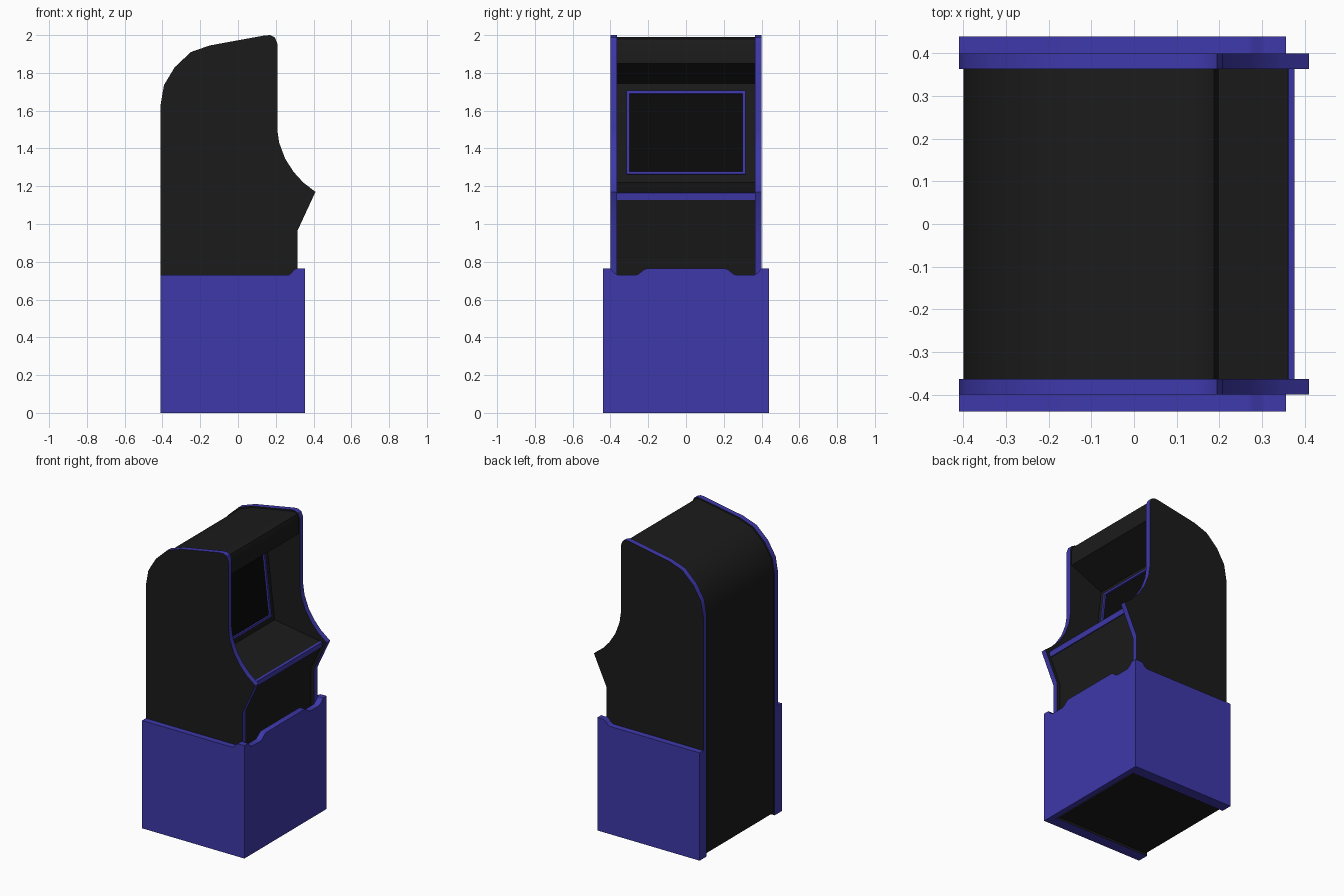
import bpy, bmesh, math
from mathutils import Matrix

if "Cube" in bpy.data.objects:
    bpy.data.objects.remove(bpy.data.objects["Cube"])


def material(name, rgb):
    m = bpy.data.materials.new(name)
    m.diffuse_color = (*rgb, 1)
    m.use_nodes = True
    m.node_tree.nodes["Principled BSDF"].inputs["Base Color"].default_value = m.diffuse_color
    return m


BLACK = material("black_laminate", (0.011, 0.011, 0.011))
BLUE = material("blue_trim", (0.048, 0.040, 0.40))
GLASS = material("dark_glass", (0.003, 0.003, 0.003))


def finish(name, bm, mats):
    bmesh.ops.recalc_face_normals(bm, faces=bm.faces)
    me = bpy.data.meshes.new(name)
    bm.to_mesh(me)
    bm.free()
    for m in mats:
        me.materials.append(m)
    ob = bpy.data.objects.new(name, me)
    bpy.context.collection.objects.link(ob)
    bpy.ops.object.select_all(action='DESELECT')
    ob.select_set(True)
    bpy.context.view_layer.objects.active = ob
    bpy.ops.object.shade_smooth_by_angle(angle=math.radians(35))
    return ob


def prism(name, pts, axis, a, b, cap, edge):
    """Extrude a profile (xz along 'Y', or yz along 'X') from a to b."""
    def place(p, t):
        return (p[0], t, p[1]) if axis == 'Y' else (t, p[0], p[1])
    bm = bmesh.new()
    rings = [[bm.verts.new(place(p, t)) for p in pts] for t in (a, b)]
    for r in rings:
        bm.faces.new(r).material_index = 0
    n = len(pts)
    for i in range(n):
        j = (i + 1) % n
        f = bm.faces.new((rings[0][i], rings[0][j], rings[1][j], rings[1][i]))
        f.material_index = 1
    return finish(name, bm, [cap, edge])


# Side panels: black faces with blue edge trim
side = [(-0.41, 0), (-0.41, 1.63), (-0.392, 1.735), (-0.335, 1.83),
        (-0.25, 1.91), (-0.15, 1.945), (0.14, 1.998), (0.17, 2.0),
        (0.195, 1.988), (0.208, 1.955), (0.208, 1.50), (0.218, 1.43),
        (0.25, 1.345), (0.295, 1.275), (0.345, 1.22), (0.41, 1.17),
        (0.315, 0.965), (0.315, 0)]

# Cabinet body between the panels
body = [(-0.40, 0.015), (-0.40, 1.63), (-0.382, 1.732), (-0.328, 1.822),
        (-0.245, 1.90), (-0.148, 1.935), (0.14, 1.988), (0.165, 1.99),
        (0.188, 1.98), (0.198, 1.95), (0.198, 1.85), (-0.04, 1.745),
        (0.02, 1.22), (0.368, 1.165), (0.368, 1.13), (0.292, 0.965),
        (0.292, 0.015)]
prism("cabinet_body", body, 'Y', -0.366, 0.366, BLACK, BLACK)

# Blue front lip of the control deck
lip = [(0.362, 1.168), (0.377, 1.165), (0.373, 1.128), (0.355, 1.128)]
prism("control_deck_lip", lip, 'Y', -0.366, 0.366, BLUE, BLUE)

# Base cladding on the sides
clad = [(-0.41, 0), (-0.41, 0.73), (0.267, 0.73), (0.28, 0.738),
        (0.295, 0.757), (0.312, 0.765), (0.316, 0.765), (0.316, 0)]

for s, label in ((-1, "front"), (1, "back")):
    prism("side_panel_" + label, side, 'Y', s * 0.364, s * 0.40, BLACK, BLUE)
    prism("base_side_" + label, clad, 'Y', s * 0.40, s * 0.44, BLUE, BLUE)

# Base cladding on the player side, with two dips in its top edge
half = [(0.44, 0), (0.44, 0.765), (0.40, 0.765), (0.383, 0.743),
        (0.36, 0.73), (0.265, 0.73), (0.25, 0.736), (0.225, 0.757),
        (0.205, 0.765)]
prism("base_front", half + [(-y, z) for y, z in reversed(half)],
      'X', 0.316, 0.356, BLUE, BLUE)

# Tilted screen: blue frame around recessed glass
bm = bmesh.new()
w, h, d = 0.63, 0.445, 0.03
bmesh.ops.create_cube(bm, size=1, matrix=Matrix.Diagonal((d, w, h, 1)))
bm.faces.ensure_lookup_table()
face = max(bm.faces, key=lambda f: f.calc_center_median().x)
bmesh.ops.inset_region(bm, faces=[face], thickness=0.022)
cut = bmesh.ops.extrude_face_region(bm, geom=[face])
glass = [g for g in cut["geom"] if isinstance(g, bmesh.types.BMFace)][0]
bmesh.ops.delete(bm, geom=[face], context='FACES_ONLY')
bmesh.ops.translate(bm, verts=glass.verts, vec=(-0.012, 0, 0))
glass.material_index = 1
tilt = math.atan2(0.06, 0.525)
bmesh.ops.transform(bm, verts=bm.verts, matrix=Matrix.Translation((-0.006, 0, 1.483))
                    @ Matrix.Rotation(-tilt, 4, 'Y'))
finish("screen", bm, [BLUE, GLASS])
